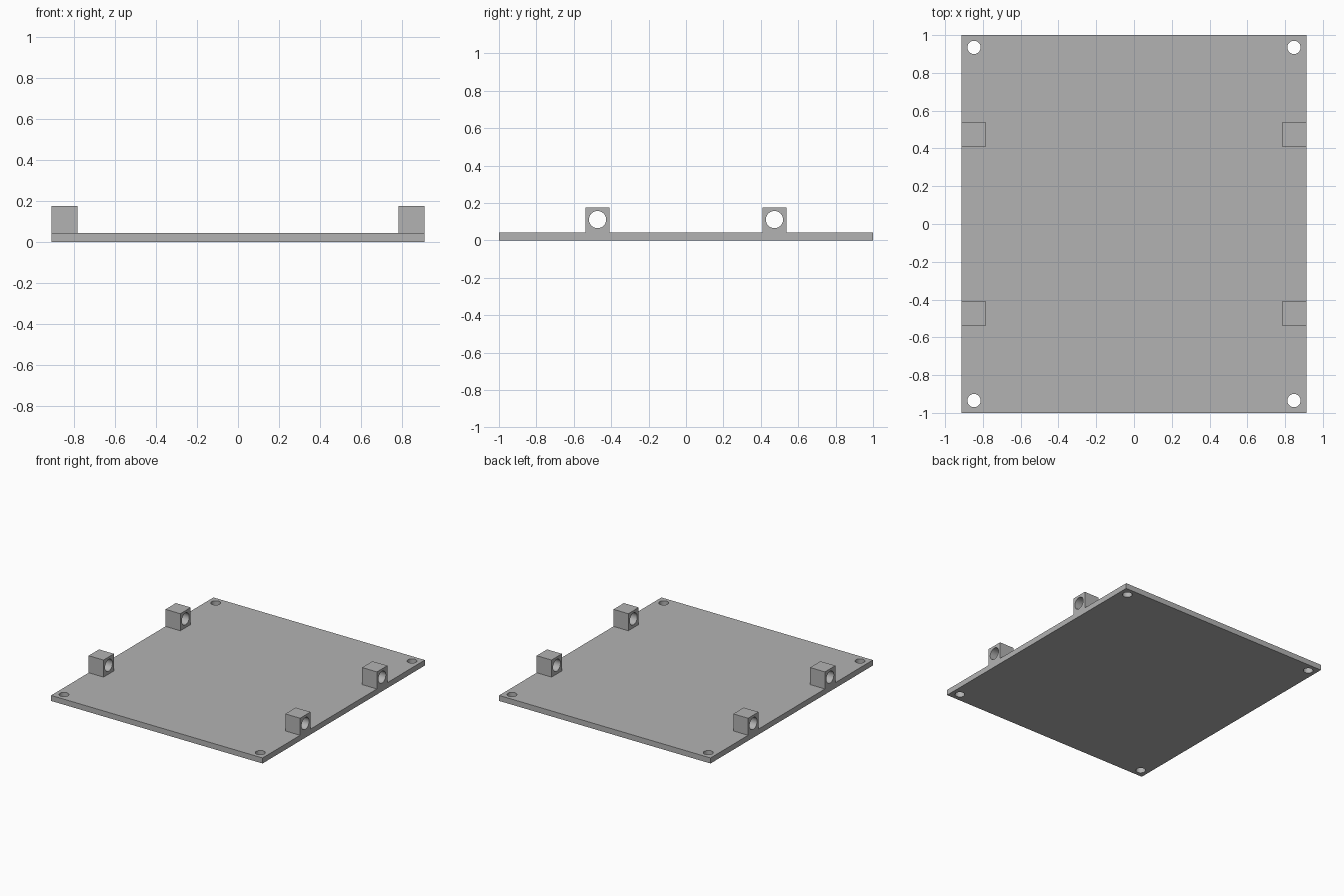
import bpy
import math

cube = bpy.data.objects.get("Cube")
if cube:
    bpy.data.objects.remove(cube, do_unlink=True)

HALF_X, HALF_Y, THICK = 0.912, 1.0, 0.043
LUG, LUG_TOP, LUG_Y = 0.128, 0.176, 0.473

grey = bpy.data.materials.new("plain grey")
grey.use_nodes = True
colour = (0.45, 0.45, 0.45, 1)
grey.diffuse_color = colour
grey.node_tree.nodes["Principled BSDF"].inputs["Base Color"].default_value = colour


def box(name, centre, size):
    bpy.ops.mesh.primitive_cube_add(size=1, location=centre)
    ob = bpy.context.object
    ob.name = name
    ob.scale = size
    bpy.ops.object.transform_apply(location=False, rotation=False, scale=True)
    ob.data.materials.append(grey)
    return ob


def drill(ob, centre, radius, rotation=(0, 0, 0)):
    """Cut a round through-hole and remove the cutter."""
    bpy.ops.mesh.primitive_cylinder_add(vertices=48, radius=radius, depth=0.3,
                                        location=centre, rotation=rotation)
    cutter = bpy.context.object
    cutter.hide_render = True
    cutter.data.materials.append(grey)
    cut = ob.modifiers.new("hole", "BOOLEAN")
    cut.operation = "DIFFERENCE"
    cut.solver = "EXACT"
    cut.object = cutter
    bpy.ops.object.select_all(action="DESELECT")
    ob.select_set(True)
    bpy.context.view_layer.objects.active = ob
    bpy.ops.object.modifier_apply(modifier=cut.name)
    bpy.data.objects.remove(cutter, do_unlink=True)
    bpy.ops.object.shade_smooth_by_angle(angle=math.radians(30))


# Flat plate with a screw hole in each corner
plate = box("base_plate", (0, 0, THICK / 2), (2 * HALF_X, 2 * HALF_Y, THICK))
corners = [(sx, sy) for sx in (-1, 1) for sy in (-1, 1)]
for sx, sy in corners:
    drill(plate, (sx * 0.847, sy * 0.935, THICK / 2), 0.035)

# Four lugs flush with the side edges, each bored sideways
for sx, sy in corners:
    name = ("front" if sy < 0 else "back") + ("_left" if sx > 0 else "_right") + "_lug"
    x, y = sx * (HALF_X - LUG / 2), sy * LUG_Y
    lug = box(name, (x, y, (THICK + LUG_TOP) / 2), (LUG, LUG, LUG_TOP - THICK))
    drill(lug, (x, y, 0.111), 0.046, (0, math.pi / 2, 0))
